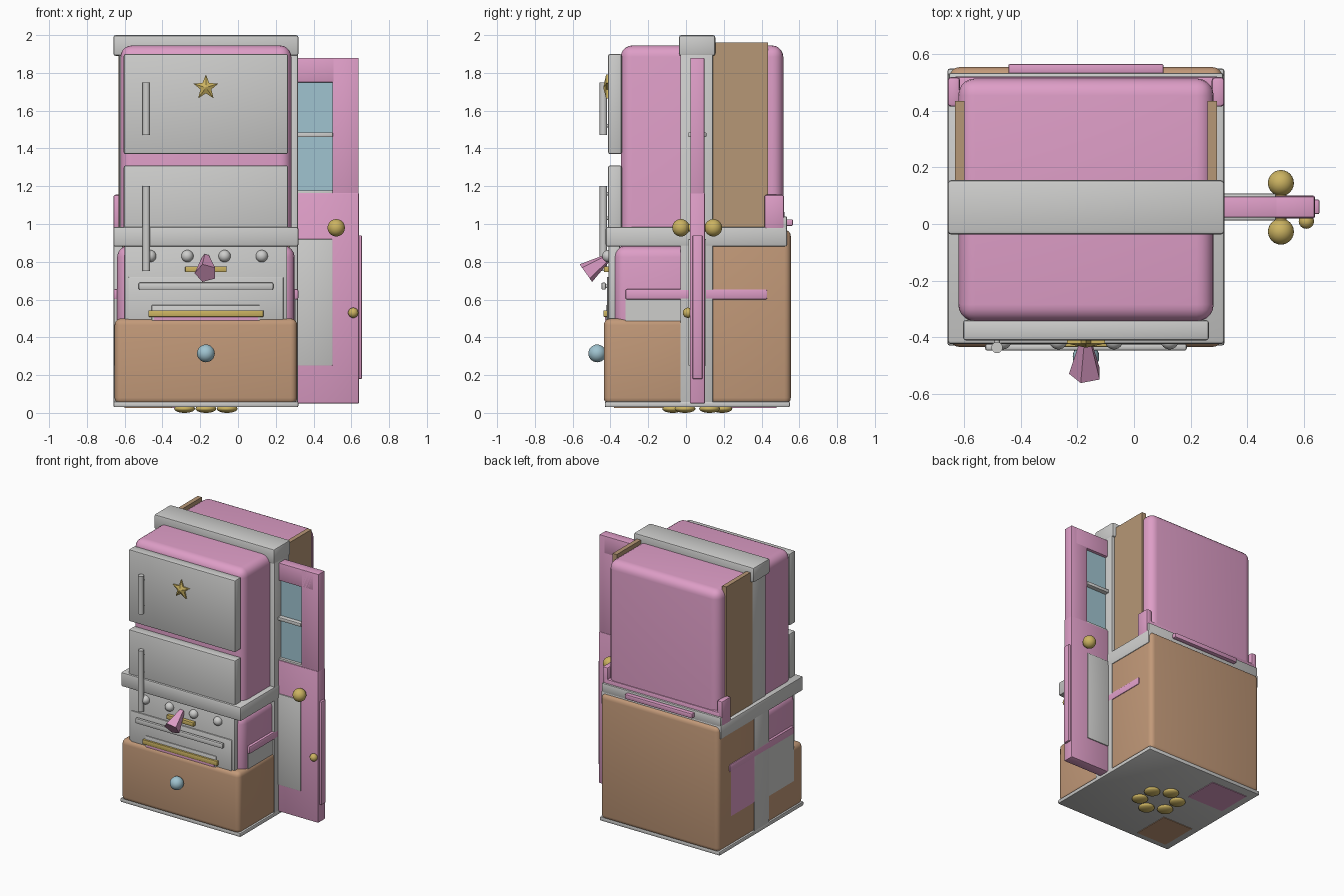
import bpy, bmesh, math
from mathutils import Vector, Matrix

cube = bpy.data.objects.get("Cube")
if cube:
    bpy.data.objects.remove(cube)


def material(name, rgb):
    m = bpy.data.materials.new(name)
    m.use_nodes = True
    m.diffuse_color = (*rgb, 1)
    m.node_tree.nodes["Principled BSDF"].inputs["Base Color"].default_value = (*rgb, 1)
    return m


PINK = material("pink", (0.73, 0.34, 0.57))
GREY = material("pale grey", (0.61, 0.61, 0.60))
BROWN = material("brown", (0.54, 0.32, 0.19))
TAN = material("tan", (0.47, 0.31, 0.18))
GOLD = material("gold", (0.60, 0.45, 0.12))
BLUE = material("light blue", (0.35, 0.55, 0.63))
MID = -0.17   # centre line of the body
made = []


def finish(name, bm, mat):
    bmesh.ops.recalc_face_normals(bm, faces=bm.faces)
    me = bpy.data.meshes.new(name)
    bm.to_mesh(me)
    bm.free()
    ob = bpy.data.objects.new(name, me)
    me.materials.append(mat)
    bpy.context.collection.objects.link(ob)
    made.append(ob)
    return ob


def box(name, mat, x, y, z, bevel=0.0, segs=2, keep=lambda e: True):
    """Box from three (low, high) ranges, with chosen edges rounded."""
    bm = bmesh.new()
    bmesh.ops.create_cube(bm, size=1)
    for v in bm.verts:
        v.co = [r[0] if c < 0 else r[1] for c, r in zip(v.co, (x, y, z))]
    if bevel:
        edges = [e for e in bm.edges if keep(e)]
        bmesh.ops.bevel(bm, geom=edges, offset=bevel, segments=segs,
                        profile=0.5, affect='EDGES')
    return finish(name, bm, mat)


def ball(name, mat, centre, r, squash=1.0):
    bm = bmesh.new()
    bmesh.ops.create_uvsphere(bm, u_segments=24, v_segments=14, radius=r)
    bmesh.ops.transform(bm, verts=bm.verts,
                        matrix=Matrix.Translation(centre) @ Matrix.Diagonal((1, 1, squash, 1)))
    return finish(name, bm, mat)


def rod(name, mat, a, b, r1, r2=None, sides=16, spin=0.0):
    a, b = Vector(a), Vector(b)
    bm = bmesh.new()
    bmesh.ops.create_cone(bm, cap_ends=True, segments=sides, radius1=r1,
                          radius2=r1 if r2 is None else r2, depth=(b - a).length)
    turn = (b - a).to_track_quat('Z', 'Y').to_matrix().to_4x4()
    bmesh.ops.transform(bm, verts=bm.verts, matrix=Matrix.Translation((a + b) / 2)
                        @ turn @ Matrix.Rotation(spin, 4, 'Z'))
    return finish(name, bm, mat)


def around(half):
    return (MID - half, MID + half)


def not_bottom(e):
    low = min(v.co.z for v in e.link_faces[0].verts[:] + e.link_faces[1].verts[:])
    return not all(abs(v.co.z - low) < 1e-4 for v in e.verts)


# Base, lower cabinet and rim
box("base_plate", GREY, around(0.49), (-0.43, 0.55), (0.03, 0.06), 0.008)
box("drawer_box", BROWN, around(0.483), (-0.435, 0.06), (0.045, 0.5), 0.035, 4)
box("rear_cabinet", BROWN, around(0.483), (0.04, 0.555), (0.045, 0.97), 0.035, 4)
box("stove_body", PINK, around(0.47), (-0.38, 0.1), (0.4, 0.885), 0.06, 4)
box("rim", GREY, around(0.49), (-0.425, 0.535), (0.88, 0.985), 0.012)
box("rear_ledge", GREY, around(0.485), (0.45, 0.535), (0.97, 1.04), 0.008)
box("rear_trim", PINK, around(0.275), (0.53, 0.566), (0.99, 1.025), 0.006)
ball("drawer_knob", BLUE, (MID, -0.47, 0.315), 0.047)

# Upright frame
box("top_beam", GREY, around(0.49), (-0.037, 0.155), (1.89, 2.0), 0.012)
box("post_right", GREY, (0.27, 0.318), (-0.03, 0.143), (0.05, 1.9), 0.006)
box("post_left_upper", GREY, (-0.63, -0.58), (-0.03, 0.143), (0.95, 1.9), 0.006)
box("post_left_lower", GREY, (-0.658, -0.61), (-0.03, 0.143), (0.05, 0.9), 0.006)

# Upper cabinet with rear skirt and side boards
box("upper_cabinet", PINK, around(0.452), (-0.345, 0.515), (0.93, 1.945), 0.06, 5, not_bottom)
box("rear_skirt", PINK, around(0.47), (0.43, 0.522), (0.97, 1.07), 0.01)
for side, s in (("left", -1), ("right", 1)):
    def span(a, b):
        return tuple(sorted((MID + s * a, MID + s * b)))
    box(f"side_board_{side}", TAN, span(0.43, 0.463), (0.13, 0.435), (0.95, 1.962))
    box(f"skirt_corner_{side}", PINK, span(0.445, 0.49), (0.415, 0.52), (0.97, 1.155), 0.012)
    box(f"side_rail_{side}", PINK, span(0.44, 0.489), (-0.32, 0.43), (0.6, 0.655), 0.008)
    box(f"side_panel_{side}", GREY, span(0.44, 0.4745 if s > 0 else 0.486),
        (-0.32, 0), (0.25, 0.602))
box("side_panel_rear", PINK, (-0.656, -0.62), (0.1, 0.41), (0.27, 0.602))

# Two front doors and their handles
for name, low, high, grip in (("upper", 1.37, 1.9, (1.47, 1.75)),
                              ("lower", 0.88, 1.31, (0.75, 1.2))):
    box(f"{name}_front_door", GREY, around(0.435), (-0.412, -0.34), (low, high), 0.01)
    rod(f"{name}_door_handle", GREY, (-0.485, -0.437, grip[0]), (-0.485, -0.437, grip[1]), 0.02)
    for z in (grip[1] - 0.04, max(grip[0] + 0.04, low + 0.15)):
        rod(f"{name}_handle_mount", GREY, (-0.485, -0.437, z), (-0.485, -0.4, z), 0.01)

# Five pointed star
bm = bmesh.new()
ring = []
for i in range(10):
    r, a = (0.07, 0.03)[i % 2], math.pi / 2 + i * math.pi / 5
    ring.append((MID + r * math.cos(a), 1.722 + r * math.sin(a)))
back = [bm.verts.new((x, -0.405, z)) for x, z in ring]
edge = [bm.verts.new((x, -0.423, z)) for x, z in ring]
peak = bm.verts.new((MID, -0.438, 1.722))
bm.faces.new(back)
for i in range(10):
    j = (i + 1) % 10
    bm.faces.new((back[i], back[j], edge[j], edge[i]))
    bm.faces.new((edge[i], edge[j], peak))
finish("star", bm, GOLD)

# Stove front
box("stove_panel", GREY, around(0.43), (-0.41, -0.35), (0.45, 0.885), 0.006)
box("oven_door", GREY, around(0.41), (-0.418, -0.4), (0.45, 0.72), 0.004)
box("oven_inset", GREY, around(0.287), (-0.424, -0.41), (0.45, 0.57), 0.003)
box("oven_pink_trim", PINK, around(0.275), (-0.428, -0.42), (0.49, 0.515))
box("oven_gold_bar", GOLD, around(0.305), (-0.437, -0.415), (0.508, 0.543), 0.005)
box("oven_handle", GREY, around(0.357), (-0.448, -0.424), (0.652, 0.69), 0.008)
for x in (-0.3, 0.3):
    rod("oven_handle_mount", GREY, (MID + x, -0.43, 0.67), (MID + x, -0.4, 0.67), 0.01)
for i in range(4):
    ball("stove_knob", GREY, (-0.465 + 0.197 * i, -0.412, 0.83), 0.032)
box("gold_shelf", GOLD, around(0.11), (-0.435, -0.4), (0.745, 0.775), 0.004)
rod("pentagon_spout", PINK, (MID, -0.41, 0.825), (MID, -0.53, 0.74), 0.02, 0.06, 5, math.pi / 2)

# Side door with window, grey panel and knobs
box("door_lower", PINK, (0.28, 0.64), (0.02, 0.1), (0.05, 1.165), 0.005)
box("door_stile", PINK, (0.5, 0.639), (0.023, 0.097), (1.1, 1.88), 0.005)
box("door_top_rail", PINK, (0.28, 0.6), (0.023, 0.097), (1.75, 1.88), 0.005)
box("door_glass", BLUE, (0.28, 0.52), (0.045, 0.075), (1.15, 1.77))
box("door_glazing_bar", GREY, (0.28, 0.502), (0.013, 0.108), (1.46, 1.485), 0.004)
box("door_sill", GREY, (0.28, 0.5), (0.026, 0.094), (1.15, 1.178), 0.003)
box("door_panel", GREY, (0.28, 0.5), (0.013, 0.107), (0.25, 0.92), 0.003)
box("door_edge_strip", PINK, (0.62, 0.656), (0.035, 0.087), (0.18, 0.94), 0.005)
rod("knob_stem", GOLD, (0.52, -0.03, 0.98), (0.52, 0.145, 0.98), 0.02)
for y in (-0.027, 0.145):
    ball("door_knob", GOLD, (0.52, y, 0.98), 0.046)
ball("small_door_knob", GOLD, (0.61, 0.01, 0.53), 0.027)

# Underside ornament
box("underside_pink_plate", PINK, (-0.6, -0.3), (0.22, 0.48), (0.026, 0.032))
box("underside_brown_plate", BROWN, (-0.6, -0.35), (-0.38, -0.1), (0.026, 0.032))
for i in range(6):
    a = i * math.pi / 3 + math.pi / 2
    ball("underside_petal", GOLD,
         (MID + 0.13 * math.cos(a), 0.06 + 0.13 * math.sin(a), 0.022), 0.055, 0.4)

# Smooth rounded parts while keeping hard edges
bpy.ops.object.select_all(action='DESELECT')
for ob in made:
    ob.select_set(True)
bpy.context.view_layer.objects.active = made[0]
bpy.ops.object.shade_smooth_by_angle(angle=math.radians(35))
